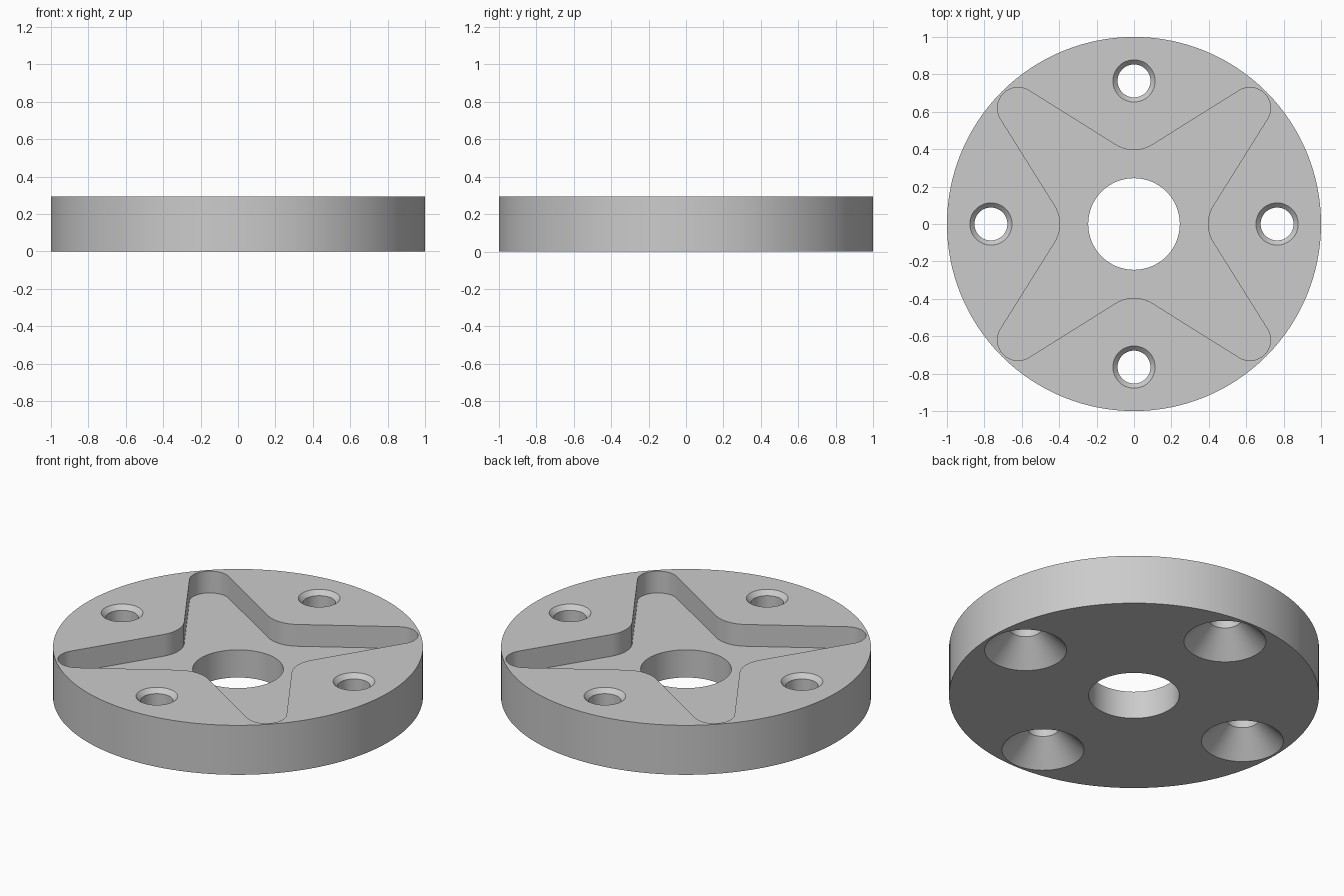
import bpy
import bmesh
from math import sin, cos, pi, radians

HEIGHT = 0.295
FLOOR = 0.165        # floor of the star pocket
HOLE_RING = 0.765    # bolt circle radius
OVER = 0.05          # cutter overshoot

cube = bpy.data.objects.get("Cube")
if cube:
    bpy.data.objects.remove(cube, do_unlink=True)

grey = bpy.data.materials.new("machined grey")
grey.use_nodes = True
colour = (0.6, 0.6, 0.6, 1)
grey.diffuse_color = colour
grey.node_tree.nodes["Principled BSDF"].inputs["Base Color"].default_value = colour


def make_object(name, bm):
    bmesh.ops.recalc_face_normals(bm, faces=bm.faces)
    mesh = bpy.data.meshes.new(name)
    bm.to_mesh(mesh)
    bm.free()
    mesh.materials.append(grey)
    obj = bpy.data.objects.new(name, mesh)
    bpy.context.collection.objects.link(obj)
    return obj


def loft(name, rings):
    """Capped solid through rings with equal point counts."""
    bm = bmesh.new()
    loops = [[bm.verts.new(p) for p in ring] for ring in rings]
    n = len(loops[0])
    for a, b in zip(loops, loops[1:]):
        for i in range(n):
            j = (i + 1) % n
            bm.faces.new((a[i], a[j], b[j], b[i]))
    bm.faces.new(loops[0][::-1])
    bm.faces.new(loops[-1])
    return make_object(name, bm)


def turned(name, profile, segments, cx=0, cy=0):
    """Solid of revolution from (radius, z) pairs."""
    angles = [2 * pi * i / segments for i in range(segments)]
    return loft(name, [[(cx + r * cos(a), cy + r * sin(a), z) for a in angles]
                       for r, z in profile])


def arc(cx, cy, r, start, end, steps):
    angles = [radians(start + (end - start) * i / steps) for i in range(steps + 1)]
    return [(cx + r * cos(a), cy + r * sin(a)) for a in angles]


# Four-pointed star outline: a rounded tip and a rounded valley per quarter
quarter = arc(0.62, 0.62, 0.11, -32, 122, 18) + arc(0, 0.579, 0.184, 302, 238, 12)
outline = []
for k in range(4):
    c, s = round(cos(k * pi / 2)), round(sin(k * pi / 2))
    outline += [(x * c - y * s, x * s + y * c) for x, y in quarter]

# Disc body
disc = turned("mounting_disc", [(1, 0), (1, HEIGHT)], 128)

# Cutters: star pocket, centre bore and countersunk bolt holes
cutters = [
    loft("star_cutter", [[(x, y, z) for x, y in outline] for z in (FLOOR, HEIGHT + OVER)]),
    turned("bore_cutter", [(0.245, -OVER), (0.245, HEIGHT + OVER)], 64),
]
hole_profile = [(0.222, -OVER), (0.222, 0), (0.088, 0.134), (0.088, HEIGHT - 0.026),
                (0.113, HEIGHT), (0.113, HEIGHT + OVER)]
for k in range(4):
    a = k * pi / 2
    cutters.append(turned("hole_cutter", hole_profile, 48,
                          HOLE_RING * cos(a), HOLE_RING * sin(a)))

for cutter in cutters:
    cutter.hide_render = True
    mod = disc.modifiers.new(cutter.name, "BOOLEAN")
    mod.operation = "DIFFERENCE"
    mod.solver = "EXACT"
    mod.object = cutter

# Bake the cuts and remove the cutters
bpy.context.view_layer.update()
result = bpy.data.meshes.new_from_object(
    disc.evaluated_get(bpy.context.evaluated_depsgraph_get()))
disc.modifiers.clear()
disc.data = result
result.name = "mounting_disc"
result.materials.clear()
result.materials.append(grey)
for poly in result.polygons:
    poly.material_index = 0
for cutter in cutters:
    bpy.data.objects.remove(cutter, do_unlink=True)

# Smooth round walls, keep machined edges crisp
bpy.ops.object.select_all(action="DESELECT")
disc.select_set(True)
bpy.context.view_layer.objects.active = disc
bpy.ops.object.shade_smooth_by_angle(angle=radians(25))
